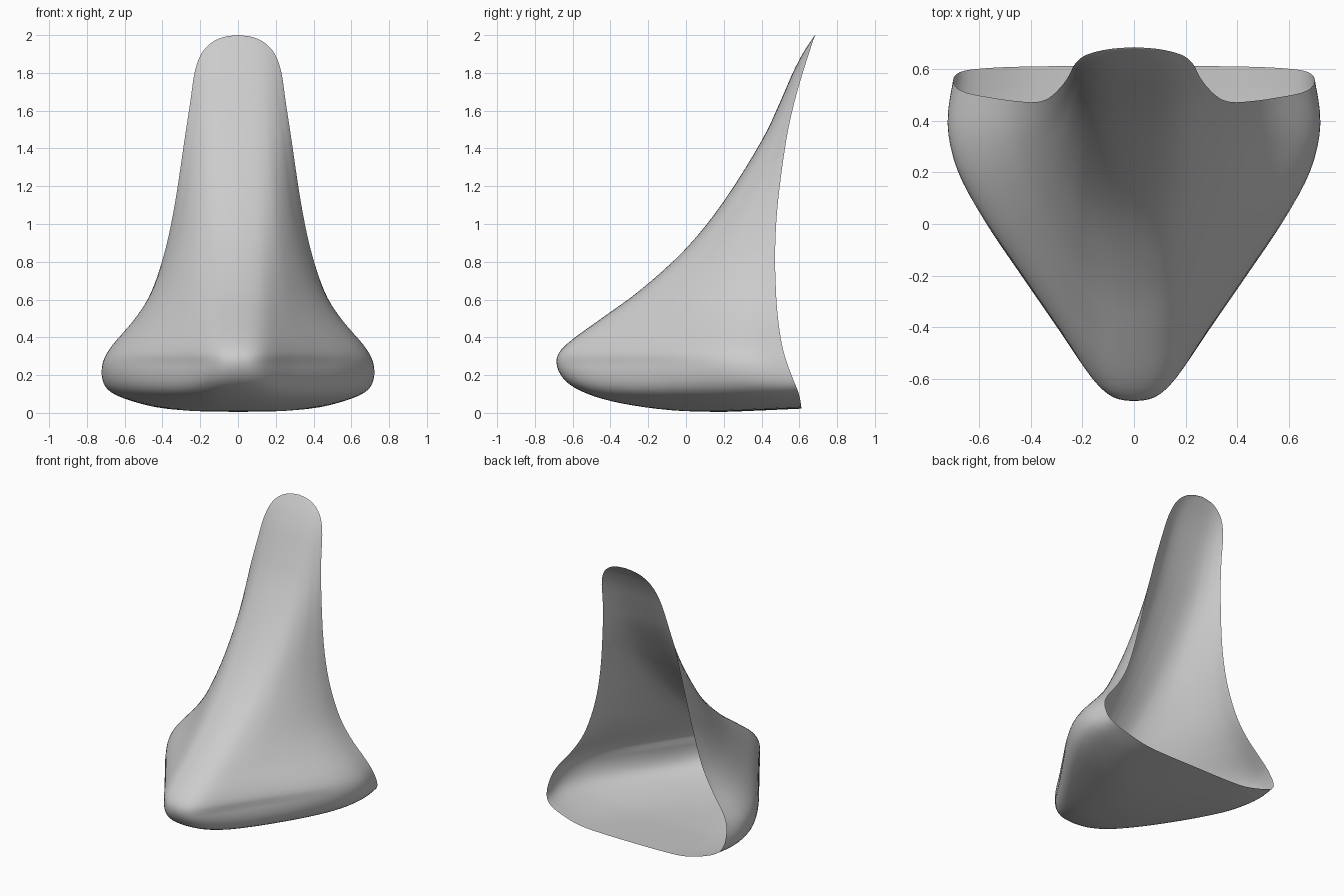
import bpy, bmesh

if "Cube" in bpy.data.objects:
    bpy.data.objects.remove(bpy.data.objects["Cube"])

# Horizontal sections: height, front y, rim y, half width,
# shape blend (-1 rounded floor, 0 wide base, 1 bridge)
ROWS = [
    (0.004, 0.60, 0.613, 0.0, -1), (0.005, 0.20, 0.612, 0.22, -1),
    (0.014, -0.08, 0.61, 0.41, -1), (0.05, -0.34, 0.605, 0.56, -1),
    (0.10, -0.52, 0.593, 0.672, -0.8), (0.17, -0.64, 0.568, 0.718, -0.35),
    (0.27, -0.687, 0.533, 0.716, 0), (0.36, -0.637, 0.508, 0.668, 0.1),
    (0.50, -0.448, 0.487, 0.552, 0.3), (0.65, -0.242, 0.476, 0.462, 0.55),
    (0.87, 0.0, 0.472, 0.386, 0.8), (1.12, 0.20, 0.487, 0.332, 1),
    (1.44, 0.40, 0.53, 0.284, 1), (1.65, 0.50, 0.575, 0.252, 1),
    (1.80, 0.565, 0.618, 0.230, 1), (1.90, 0.617, 0.650, 0.195, 1),
    (1.96, 0.655, 0.669, 0.14, 1), (1.99, 0.675, 0.68, 0.075, 1),
    (2.0, 0.684, 0.685, 0.0, 1)]
# Half outlines from centre front to rim: (fraction of width, fraction of depth)
FLOOR = [(0, 0), (.15, .012), (.30, .065), (.47, .18), (.65, .34),
         (.81, .51), (.94, .69), (1, .86), (.985, 1)]
BASE = [(0, 0), (.11, .012), (.22, .07), (.40, .23), (.60, .40),
        (.80, .57), (.95, .73), (1, .87), (.965, 1)]
BRIDGE = [(0, 0), (.20, .015), (.39, .06), (.56, .16), (.69, .31),
          (.80, .49), (.88, .67), (.95, .84), (1, 1)]


def smooth(points, steps):
    """Catmull-Rom interpolation of tuples."""
    out = []
    n = len(points)
    for i in range(n - 1):
        a, b = points[max(i - 1, 0)], points[i]
        c, d = points[i + 1], points[min(i + 2, n - 1)]
        for k in range(steps):
            t = k / steps
            out.append(tuple(
                q + 0.5 * t * (r - p + t * (2*p - 5*q + 4*r - s + t * (3*(q - r) + s - p)))
                for p, q, r, s in zip(a, b, c, d)))
    return out + [tuple(points[-1])]


def mirrored(half):
    return [(-x, y) for x, y in half[:0:-1]] + half


floor, base, bridge = [mirrored(smooth(s, 4)) for s in (FLOOR, BASE, BRIDGE)]

# Open-backed nose shell lofted through the sections
bm = bmesh.new()
grid = []
for z, front, rim, width, blend in smooth(ROWS, 4):
    row = []
    other = floor if blend < 0 else bridge
    for (ax, ay), (bx, by) in zip(base, other):
        x = width * (ax + (bx - ax) * abs(blend))
        y = front + (rim - front) * (ay + (by - ay) * abs(blend))
        # the floor rises slightly towards the open back
        lift = 0.018 * max(0, -blend) * max(0, (y - 0.2) / 0.4)
        row.append(bm.verts.new((x, y, max(z, 0.003) + lift)))
    grid.append(row)
for low, high in zip(grid, grid[1:]):
    for i in range(len(low) - 1):
        bm.faces.new((low[i], low[i + 1], high[i + 1], high[i]))
bmesh.ops.remove_doubles(bm, verts=bm.verts, dist=0.0005)
bmesh.ops.smooth_vert(bm, verts=[v for v in bm.verts if not v.is_boundary], factor=0.4,
                      use_axis_x=True, use_axis_y=True, use_axis_z=True)
bmesh.ops.recalc_face_normals(bm, faces=bm.faces)
tip = min(bm.faces, key=lambda f: f.calc_center_median().y)
if tip.normal.y > 0:
    bmesh.ops.reverse_faces(bm, faces=bm.faces)
for f in bm.faces:
    f.smooth = True

mesh = bpy.data.meshes.new("nose_shell")
bm.to_mesh(mesh)
bm.free()
bpy.context.collection.objects.link(bpy.data.objects.new("nose_shell", mesh))
